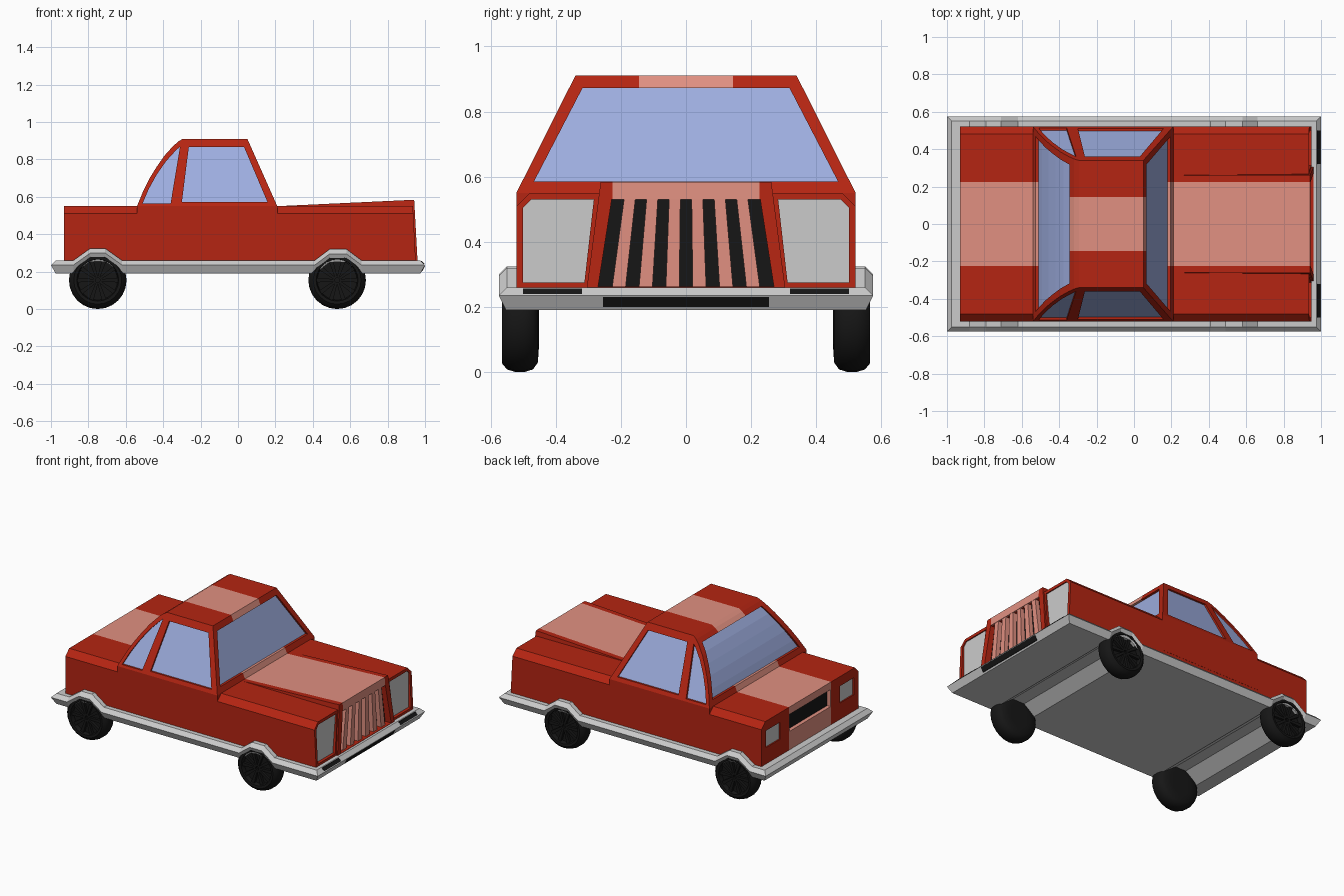
import bpy, bmesh, math
from mathutils import Vector

if "Cube" in bpy.data.objects:
    bpy.data.objects.remove(bpy.data.objects["Cube"])


def material(name, rgb):
    m = bpy.data.materials.new(name)
    m.diffuse_color = (*rgb, 1)
    m.use_nodes = True
    m.node_tree.nodes["Principled BSDF"].inputs["Base Color"].default_value = m.diffuse_color
    return m


RED = material("red_paint", (0.46, 0.018, 0.006))
PINK = material("pink_stripe", (0.75, 0.28, 0.22))
BLUE = material("window_blue", (0.34, 0.42, 0.74))
BLACK = material("black", (0.008, 0.008, 0.008))


def make(name, bm, mat=None):
    bmesh.ops.recalc_face_normals(bm, faces=bm.faces)
    me = bpy.data.meshes.new(name)
    bm.to_mesh(me)
    bm.free()
    if mat:
        me.materials.append(mat)
    ob = bpy.data.objects.new(name, me)
    bpy.context.collection.objects.link(ob)
    return ob


def loft(name, rings, mat=None, caps=True):
    bm = bmesh.new()
    rows = [[bm.verts.new(p) for p in r] for r in rings]
    n = len(rows[0])
    for a, b in zip(rows, rows[1:]):
        for i in range(n):
            j = (i + 1) % n
            bm.faces.new((a[i], a[j], b[j], b[i]))
    if caps:
        for r in (rows[0], rows[-1]):
            if n == 6:  # bumper ends are folded along their middle edge
                bm.faces.new((r[0], r[1], r[4], r[5]))
                bm.faces.new((r[1], r[2], r[3], r[4]))
            else:
                bm.faces.new(r)
    return make(name, bm, mat)


def prism(name, pts, axis, a, b, mat=None):
    place = (lambda u, v, d: (d, u, v)) if axis == "x" else (lambda u, v, d: (u, d, v))
    bm = bmesh.new()
    rows = [[bm.verts.new(place(u, v, d)) for u, v in pts] for d in (a, b)]
    n = len(pts)
    for i in range(n):
        j = (i + 1) % n
        bm.faces.new((rows[0][i], rows[0][j], rows[1][j], rows[1][i]))
    for r in rows:
        bm.faces.new(r)
    return make(name, bm, mat)


def rect(y0, y1, z0, z1):
    return [(y0, z0), (y1, z0), (y1, z1), (y0, z1)]


def cut(ob, cutters):
    for c in cutters:
        mod = ob.modifiers.new("cut", "BOOLEAN")
        mod.operation, mod.solver, mod.object = "DIFFERENCE", "EXACT", c
    bpy.context.view_layer.update()
    dg = bpy.context.evaluated_depsgraph_get()
    me = bpy.data.meshes.new_from_object(ob.evaluated_get(dg))
    ob.modifiers.clear()
    ob.data = me


def stripe(ob, w, test):
    """Split the mesh at y = +-w and paint the middle where test(centre) holds."""
    me = ob.data
    if PINK.name not in me.materials:
        me.materials.append(PINK)
    idx = me.materials.find(PINK.name)
    bm = bmesh.new()
    bm.from_mesh(me)
    for y in (w, -w):
        bmesh.ops.bisect_plane(bm, geom=bm.verts[:] + bm.edges[:] + bm.faces[:],
                               plane_co=Vector((0, y, 0)), plane_no=Vector((0, 1, 0)))
    for f in bm.faces:
        c = f.calc_center_median()
        if abs(c.y) < w - 0.001 and test(c):
            f.material_index = idx
    bm.to_mesh(me)
    bm.free()


def mirror(pts):
    return [(-y, z) for y, z in pts]


# Skirt and bumpers: one slab whose section steps up over the wheels
stations = [(-1, 0), (-0.88, 0), (-0.79, 0.064), (-0.71, 0.064), (-0.62, 0),
            (0.41, 0), (0.49, 0.06), (0.58, 0.06), (0.66, 0), (1, 0)]
rings = []
for x, dz in stations:
    xi = x * 0.975 if abs(x) == 1 else x
    half = [(xi, 0.553, 0.19 + dz), (x, 0.575, 0.235 + dz), (xi, 0.55, 0.26 + dz)]
    rings.append(half + [(px, -py, pz) for px, py, pz in reversed(half)])
loft("skirt_and_bumpers", rings)

# Lower body with chamfered shoulders and a leaning nose
section = [(0.52, 0.256), (0.52, 0.51), (0.48, 0.55)]
section += list(reversed(mirror(section)))
body = loft("body", [[(-0.93, y, z) for y, z in section],
                     [(0.95 - (z - 0.256) * 0.05, y, z) for y, z in section]], RED)
for p in body.data.polygons:
    p.use_smooth = False

# Bonnet with the grille surround
hood = loft("hood", [
    [(0.15, -0.30, 0.27), (0.15, 0.30, 0.27), (0.15, 0.26, 0.547), (0.15, -0.26, 0.547)],
    [(0.96, -0.305, 0.256), (0.96, 0.305, 0.256), (0.942, 0.262, 0.584), (0.942, -0.262, 0.584)]], RED)

# Recesses for lamps, grille and rear panel
lamp = [(0.50, 0.275), (0.50, 0.505), (0.475, 0.53), (0.283, 0.53), (0.312, 0.275)]
tail = rect(0.32, 0.47, 0.37, 0.485)
grille = [(-0.27, 0.262), (0.27, 0.262), (0.228, 0.53), (-0.228, 0.53)]
panel = rect(-0.22, 0.22, 0.385, 0.50)
grille_cut = prism("cutter", grille, "x", 0.91, 1.1)
cutters = [grille_cut, prism("cutter", panel, "x", -1.1, -0.90)]
for side, tag in ((lambda p: p, "left"), (mirror, "right")):
    cutters.append(prism("cutter", side(lamp), "x", 0.925, 1.1))
    cutters.append(prism("cutter", side(tail), "x", -1.1, -0.918))
    prism("headlight_" + tag, side(lamp), "x", 0.90, 0.929)
    prism("tail_light_" + tag, side(tail), "x", -0.921, -0.90)
cut(body, cutters)
cut(hood, [grille_cut])
stripe(body, 0.225, lambda c: c.z > 0.27 and c.x < 0.9)
stripe(hood, 0.225, lambda c: c.z > 0.5)
prism("grille_back", grille, "x", 0.90, 0.914, BLACK)
prism("rear_panel", panel, "x", -0.904, -0.89, BLACK)

# Fanned grille bars
step = 0.45 / 13
for i in range(6):
    y0 = -0.225 + (2 * i + 1) * step
    y1 = y0 + step
    prism(f"grille_bar_{i + 1}", [(y0 * 1.19, 0.262), (y1 * 1.19, 0.262), (y1, 0.53), (y0, 0.53)],
          "x", 0.912, 0.943, PINK)

# Cabin: levels of (z, back x), with straight windscreen and sides
levels = [(0.30, -0.54), (0.55, -0.54), (0.63, -0.507), (0.70, -0.472), (0.76, -0.435),
          (0.82, -0.393), (0.87, -0.348), (0.895, -0.32), (0.91, -0.295)]


def cabin_rings(lv, dx, dy):
    out = []
    for z, xb in lv:
        t = max(0, (z - 0.55) / 0.36)
        xf, y = 0.21 - 0.16 * t - dx, 0.521 - 0.181 * t - dy
        out.append([(xb + dx, -y, z), (xf, -y, z), (xf, y, z), (xb + dx, y, z)])
    return out


cabin = loft("cabin_frame", cabin_rings(levels, 0, 0), RED)
loft("window_glass", cabin_rings(levels[1:-1], 0.016, 0.013), BLUE)
screen = [(-0.467, 0.585), (0.467, 0.585), (0.318, 0.872), (-0.318, 0.872)]
door_win = [(-0.30, 0.573), (0.157, 0.573), (0.032, 0.867), (-0.263, 0.867)]
quarter = [(-0.36, 0.565), (-0.31, 0.868), (-0.335, 0.845), (-0.385, 0.79),
           (-0.435, 0.718), (-0.478, 0.64), (-0.51, 0.565)]
win_cut = [prism("cutter", screen, "x", -0.8, 0.5),
           prism("cutter", door_win, "y", -0.8, 0.8),
           prism("cutter", quarter, "y", -0.8, 0.8)]
cut(cabin, win_cut)
stripe(cabin, 0.225, lambda c: 0.4 < c.z < 0.59)
stripe(cabin, 0.145, lambda c: c.z > 0.868)
for c in cutters + win_cut:
    bpy.data.objects.remove(c)

# Front bumper slot and indicators, lying on the bumper slopes
def slope_plate(name, y0, y1, a, b):
    d = 0.003
    ring = lambda y: [(a[0] + d, y, a[1]), (b[0] + d, y, b[1]), (b[0] - d, y, b[1]), (a[0] - d, y, a[1])]
    loft(name, [ring(y0), ring(y1)], BLACK)


slope_plate("bumper_slot", -0.255, 0.255, (0.981, 0.20), (0.997, 0.23))
slope_plate("indicator_left", 0.32, 0.50, (0.995, 0.24), (0.978, 0.257))
slope_plate("indicator_right", -0.50, -0.32, (0.995, 0.24), (0.978, 0.257))

# Wheels: turned tyre with a dished hub and spokes
SEG = 24
tyre = [(0.08, 0.452), (0.125, 0.455), (0.146, 0.47), (0.154, 0.495), (0.154, 0.525),
        (0.146, 0.55), (0.128, 0.565), (0.112, 0.563), (0.106, 0.535), (0.03, 0.535)]
for x, end in ((-0.75, "rear"), (0.53, "front")):
    for s, tag in ((1, "left"), (-1, "right")):
        rings = [[(x + r * math.cos(2 * math.pi * k / SEG), s * y,
                   0.154 + r * math.sin(2 * math.pi * k / SEG)) for k in range(SEG)] for r, y in tyre]
        w = loft(f"{end}_wheel_{tag}", rings, BLACK)
        bpy.ops.object.select_all(action="DESELECT")
        w.select_set(True)
        bpy.context.view_layer.objects.active = w
        bpy.ops.object.shade_smooth_by_angle(angle=math.radians(40))
        bm = bmesh.new()
        for k in range(10):
            a = 2 * math.pi * k / 10
            u, v = Vector((math.cos(a), 0, math.sin(a))), Vector((-math.sin(a), 0, math.cos(a)))
            q = [bm.verts.new(Vector((x, s * y, 0.154)) + u * r + v * t)
                 for y in (0.53, 0.552) for r, t in ((0.012, -0.006), (0.11, -0.012), (0.11, 0.012), (0.012, 0.006))]
            for f in ((0, 1, 2, 3), (4, 5, 6, 7), (0, 1, 5, 4), (1, 2, 6, 5), (2, 3, 7, 6), (3, 0, 4, 7)):
                bm.faces.new([q[i] for i in f])
        make(f"{end}_spokes_{tag}", bm, BLACK)
